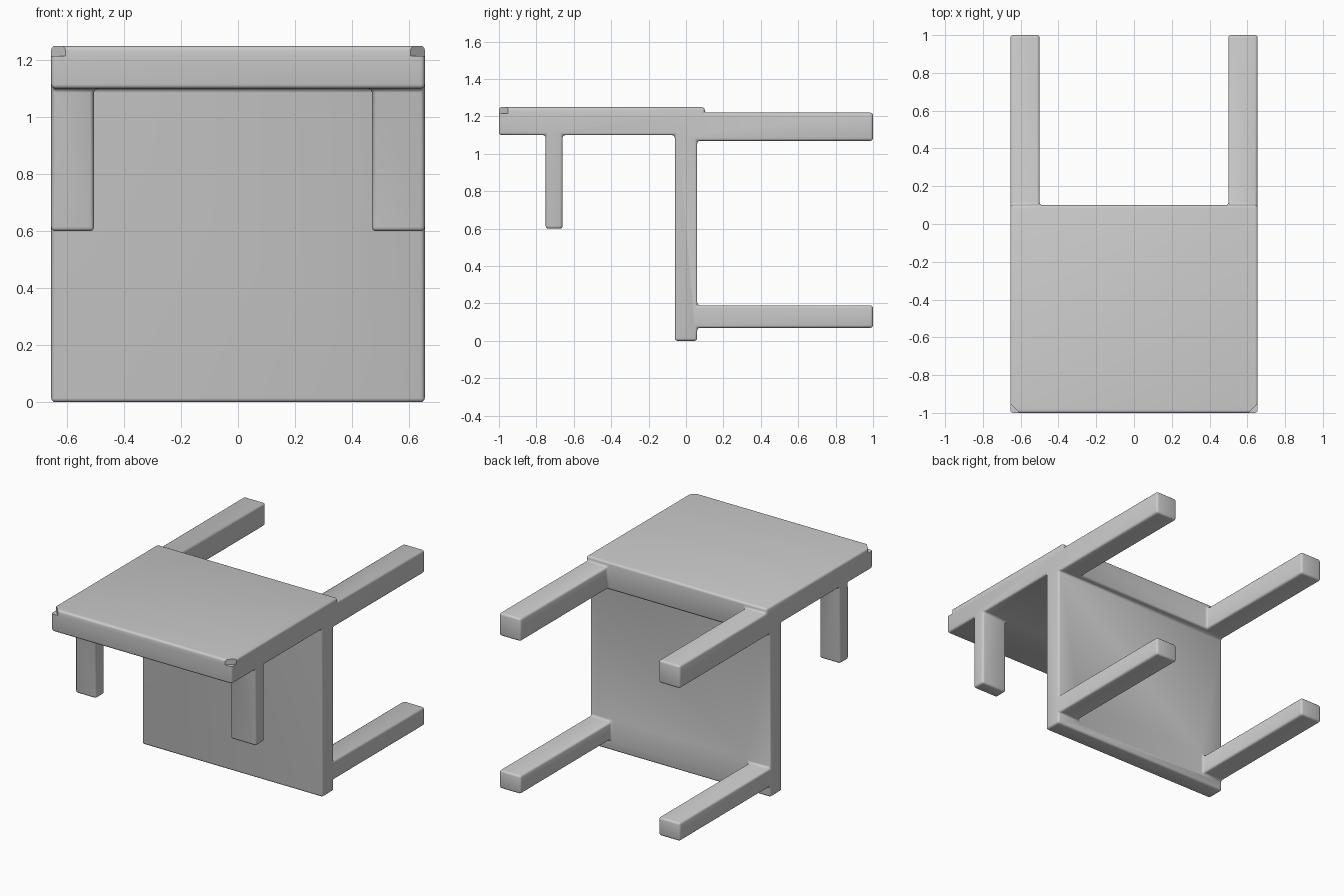
import bpy, bmesh, math
from mathutils import Matrix

if "Cube" in bpy.data.objects:
    bpy.data.objects.remove(bpy.data.objects["Cube"])

W = 0.655  # half width


def box(name, x, y, z, rot=0.0):
    """Box between (min, max) limits, optionally turned about its own vertical axis."""
    size = [b - a for a, b in (x, y, z)]
    mid = [(a + b) / 2 for a, b in (x, y, z)]
    bm = bmesh.new()
    m = Matrix.Translation(mid) @ Matrix.Rotation(rot, 4, 'Z') @ Matrix.Diagonal((*size, 1))
    bmesh.ops.create_cube(bm, size=1, matrix=m)
    me = bpy.data.meshes.new(name)
    bm.to_mesh(me)
    bm.free()
    ob = bpy.data.objects.new(name, me)
    bpy.context.collection.objects.link(ob)
    return ob


def apply(ob, mod):
    bpy.context.view_layer.objects.active = ob
    bpy.ops.object.modifier_apply(modifier=mod.name)


def boolean(ob, other, op):
    mod = ob.modifiers.new(op, 'BOOLEAN')
    mod.operation, mod.solver, mod.object = op, 'EXACT', other
    apply(ob, mod)
    bpy.data.objects.remove(other)


# Upright panel, the piece everything else is fused to
body = box("chair_body", (-W, W), (-0.06, 0.06), (0, 1.2))

# Horizontal slab and the rail under its rear edge
parts = [box("slab", (-W, W), (-1, 0.1), (1.10, 1.25)),
         box("rear_rail", (-W, W), (0, 0.1), (1.07, 1.2))]

# Rear-pointing legs and short front posts on each side
for side, s, post_in in (("left", -1, 0.505), ("right", 1, 0.47)):
    def span(inner):
        return tuple(sorted((s * inner, s * W)))
    parts += [box("upper_leg_" + side, span(0.50), (0, 1), (1.07, 1.22)),
              box("lower_leg_" + side, span(0.50), (0, 1), (0.07, 0.19)),
              box("front_post_" + side, span(post_in), (-0.75, -0.66), (0.60, 1.2))]
for p in parts:
    boolean(body, p, 'UNION')

# Merge coplanar faces so the edges bevel cleanly
bm = bmesh.new()
bm.from_mesh(body.data)
bmesh.ops.remove_doubles(bm, verts=bm.verts, dist=1e-4)
bmesh.ops.dissolve_limit(bm, angle_limit=math.radians(1), verts=bm.verts, edges=bm.edges)
bm.to_mesh(body.data)
bm.free()

# Rounded outer edges and filleted joints
bev = body.modifiers.new("rounding", 'BEVEL')
bev.width, bev.segments = 0.0145, 3
bev.limit_method, bev.angle_limit = 'ANGLE', math.radians(30)
bev.use_clamp_overlap = False
apply(body, bev)

# Small nicks in the two front upper corners of the slab
for s in (-1, 1):
    nick = box("corner_nick", (s * W - 0.035, s * W + 0.035),
               (-1.035, -0.965), (1.215, 1.30), math.radians(45))
    boolean(body, nick, 'DIFFERENCE')

bpy.ops.object.select_all(action='DESELECT')
body.select_set(True)
bpy.context.view_layer.objects.active = body
bpy.ops.object.shade_smooth_by_angle(angle=math.radians(35))
